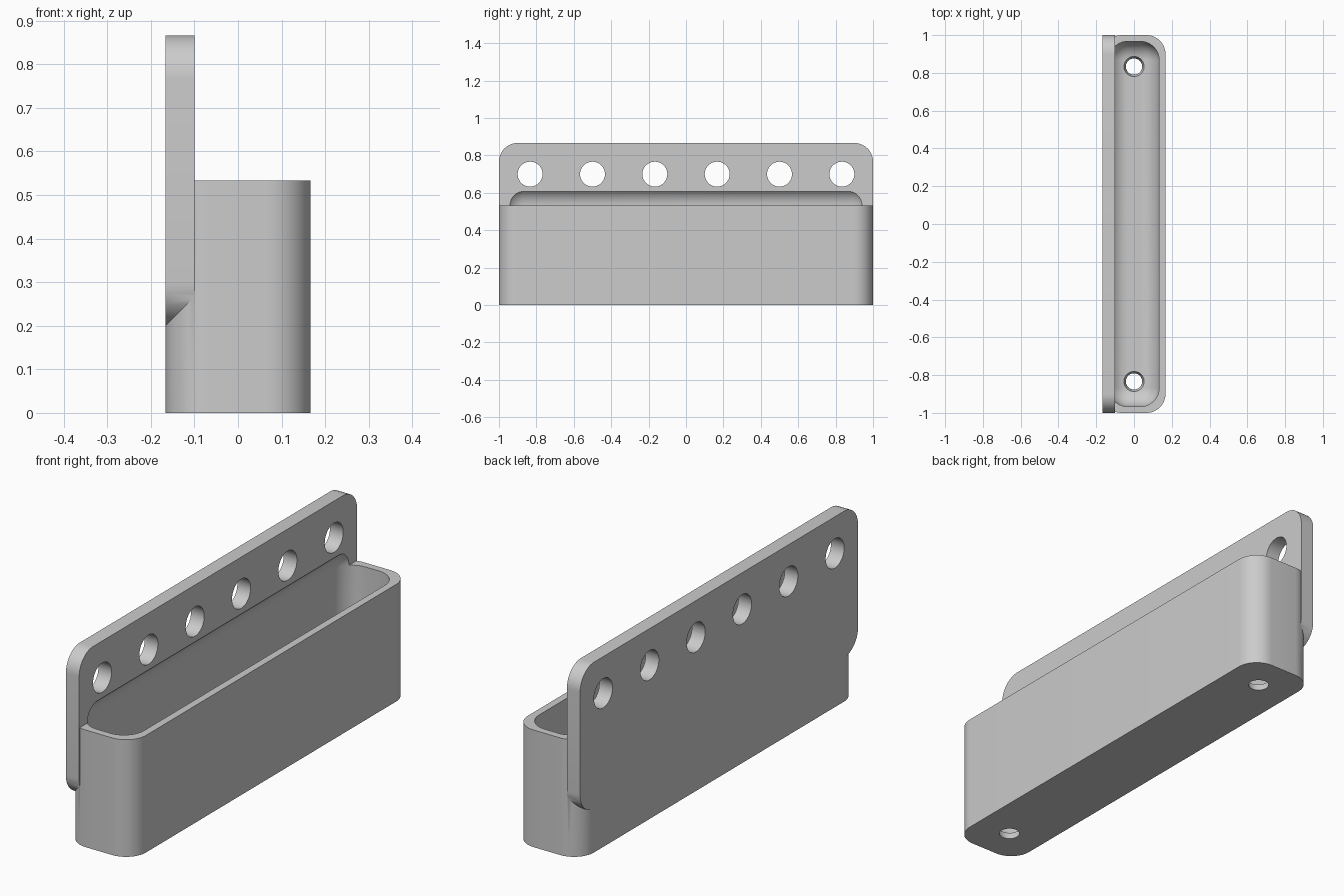
import bpy
import bmesh
from math import radians
from mathutils import Matrix, Vector

default_cube = bpy.data.objects.get("Cube")
if default_cube:
    bpy.data.objects.remove(default_cube, do_unlink=True)

U = 1 / 30      # design grid step
RADIUS = 3 * U  # corner radius shared by all rounded parts

grey = bpy.data.materials.new("light grey")
grey.use_nodes = True
grey.diffuse_color = (0.6, 0.6, 0.6, 1)
grey.node_tree.nodes["Principled BSDF"].inputs["Base Color"].default_value = (0.6, 0.6, 0.6, 1)


def finish(name, bm):
    bmesh.ops.recalc_face_normals(bm, faces=bm.faces)
    mesh = bpy.data.meshes.new(name)
    bm.to_mesh(mesh)
    bm.free()
    mesh.materials.append(grey)
    obj = bpy.data.objects.new(name, mesh)
    bpy.context.collection.objects.link(obj)
    return obj


def rounded_box(name, low, high, axis=None):
    """Box with rounded edges: those along one axis, or all of them."""
    low, high = Vector(low) * U, Vector(high) * U
    bm = bmesh.new()
    bmesh.ops.create_cube(bm, size=1)
    for v in bm.verts:
        v.co = (low + high) / 2 + v.co * (high - low)
    edges = [e for e in bm.edges if axis is None
             or abs((e.verts[0].co - e.verts[1].co).normalized()[axis]) > 0.9]
    bmesh.ops.bevel(bm, geom=edges, offset=RADIUS, segments=12, profile=0.5, affect='EDGES')
    return finish(name, bm)


def round_cutter(name, centre, r1, r2, depth, turn=0):
    """Cylinder or cone, upright or turned about y."""
    bm = bmesh.new()
    matrix = Matrix.Translation(Vector(centre)) @ Matrix.Rotation(radians(turn), 4, 'Y')
    bmesh.ops.create_cone(bm, cap_ends=True, segments=48, radius1=r1, radius2=r2,
                          depth=depth, matrix=matrix)
    return finish(name, bm)


def combine(target, other, operation):
    mod = target.modifiers.new(operation.lower(), 'BOOLEAN')
    mod.operation = operation
    mod.solver = 'EXACT'
    mod.object = other
    bpy.context.view_layer.objects.active = target
    bpy.ops.object.modifier_apply(modifier=mod.name)
    bpy.data.objects.remove(other, do_unlink=True)


# Tray body joined to the upright mounting plate
tray = rounded_box("wall_tray", (-5, -30, 0), (5, 30, 16), axis=2)
plate = rounded_box("mounting_plate", (-5, -30, 6), (-3, 30, 26), axis=0)
combine(tray, plate, 'UNION')

# Hollow with fully rounded edges, reaching slightly into the plate
combine(tray, rounded_box("hollow", (-4, -29, 1), (4, 29, 19)), 'DIFFERENCE')

# Row of holes through the plate
for i in range(6):
    y = (i * 10 - 25) * U
    combine(tray, round_cutter("plate_hole", (-4 * U, y, 21 * U), 2 * U, 2 * U, 0.2, 90),
            'DIFFERENCE')

# Tapered drain holes through the floor
for side in (-1, 1):
    combine(tray, round_cutter("floor_hole", (0, side * 25 * U, U / 2), 0.033, 0.063, 0.1),
            'DIFFERENCE')

# Smooth the curved faces, keep real edges crisp
bpy.ops.object.select_all(action='DESELECT')
tray.select_set(True)
bpy.context.view_layer.objects.active = tray
bpy.ops.object.shade_smooth_by_angle(angle=radians(30))
